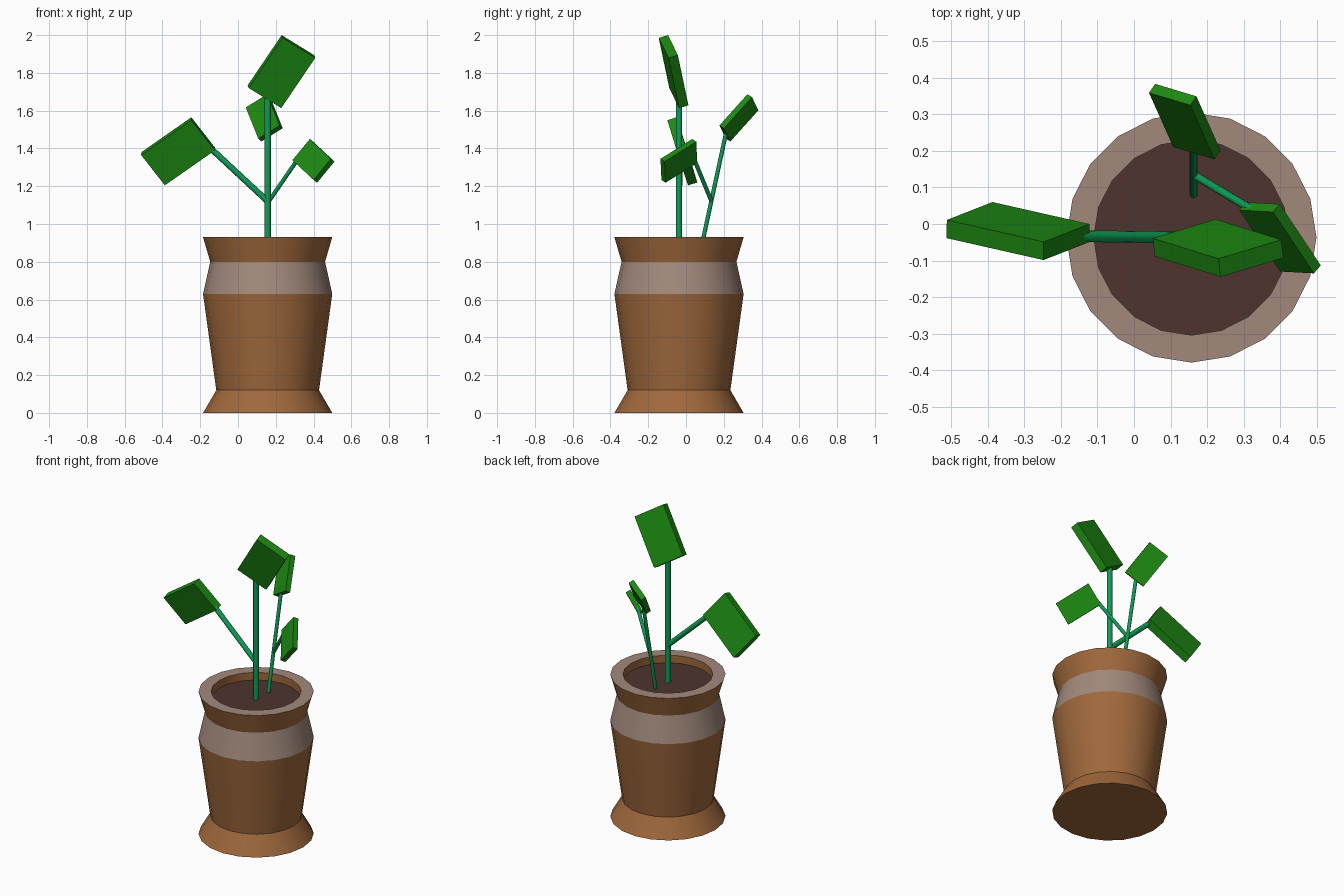
import bpy, bmesh, math
from mathutils import Vector

if "Cube" in bpy.data.objects:
    bpy.data.objects.remove(bpy.data.objects["Cube"])


def material(name, rgb):
    m = bpy.data.materials.new(name)
    m.diffuse_color = (*rgb, 1)
    m.use_nodes = True
    m.node_tree.nodes["Principled BSDF"].inputs["Base Color"].default_value = m.diffuse_color
    return m


clay = material("clay", (0.35, 0.14, 0.045))
glaze = material("glaze", (0.36, 0.25, 0.20))
earth = material("earth", (0.076, 0.034, 0.027))
stalk = material("stalk", (0.005, 0.337, 0.098))
green = material("leaf_green", (0.012, 0.25, 0.006))


def make_object(name, bm, mats, smooth=None):
    bmesh.ops.recalc_face_normals(bm, faces=bm.faces)
    me = bpy.data.meshes.new(name)
    bm.to_mesh(me)
    bm.free()
    ob = bpy.data.objects.new(name, me)
    bpy.context.collection.objects.link(ob)
    for m in mats:
        me.materials.append(m)
    if smooth:
        bpy.ops.object.select_all(action='DESELECT')
        ob.select_set(True)
        bpy.context.view_layer.objects.active = ob
        bpy.ops.object.shade_smooth_by_angle(angle=math.radians(smooth))
    return ob


# Pot: turned profile (radius, z) with a material index for each band
SIDES = 20
AXIS = Vector((0.157, -0.037, 0))
SOIL_Z = 0.88
profile = [(0.342, 0), (0.272, 0.12), (0.342, 0.63), (0.304, 0.80),
           (0.342, 0.93), (0.267, 0.93), (0.267, SOIL_Z)]
bands = [0, 0, 1, 0, 1, 0]

bm = bmesh.new()
rings = []
for r, z in profile:
    rings.append([bm.verts.new(AXIS + Vector((r * math.cos(a), r * math.sin(a), z)))
                  for a in (2 * math.pi * i / SIDES for i in range(SIDES))])
for lower, upper, mat in zip(rings, rings[1:], bands):
    for i in range(SIDES):
        j = (i + 1) % SIDES
        bm.faces.new((lower[i], lower[j], upper[j], upper[i])).material_index = mat
bm.faces.new(rings[0][::-1])
bm.faces.new(rings[-1]).material_index = 2
make_object("pot_with_soil", bm, [clay, glaze, earth], smooth=20)


# Stems: thin cylinders between two points
def stem(name, start, end, radius):
    a, b = Vector(start), Vector(end)
    bm = bmesh.new()
    bmesh.ops.create_cone(bm, cap_ends=True, segments=12, radius1=radius,
                          radius2=radius, depth=(b - a).length)
    ob = make_object(name, bm, [stalk], smooth=40)
    ob.location = (a + b) / 2
    ob.rotation_mode = 'QUATERNION'
    ob.rotation_quaternion = (b - a).to_track_quat('Z', 'Y')


stem("main_stem", (0.157, -0.037, SOIL_Z), (0.157, -0.037, 1.69), 0.017)
stem("left_branch", (0.157, -0.037, 1.12), (-0.16, -0.033, 1.415), 0.016)
stem("back_stem", (0.163, 0.082, SOIL_Z), (0.163, 0.217, 1.505), 0.011)
stem("right_branch", (0.163, 0.135, 1.12), (0.335, 0.032, 1.37), 0.011)


# Leaves: thick slabs from a corner, two edges and a thickness
def leaf(name, corner, edge_a, edge_b, thickness):
    p, a, b = Vector(corner), Vector(edge_a), Vector(edge_b)
    t = a.cross(b).normalized() * thickness
    bm = bmesh.new()
    bmesh.ops.create_cube(bm, size=1)
    for v in bm.verts:
        c = v.co + Vector((0.5, 0.5, 0.5))
        v.co = p + a * c.x + b * c.y + t * c.z
    make_object(name, bm, [green])


leaf("top_leaf", (0.223, 0.013, 1.628), (0.18, -0.056, 0.266), (-0.172, -0.052, 0.106), 0.052)
leaf("left_leaf", (-0.387, 0.06, 1.22), (0.265, -0.06, 0.185), (-0.125, -0.049, 0.16), 0.052)
leaf("right_leaf", (0.38, 0.033, 1.45), (0.112, -0.168, -0.105), (-0.092, 0.005, -0.112), 0.032)
leaf("back_leaf", (0.154, 0.325, 1.687), (0.066, -0.148, -0.165), (-0.113, 0.034, -0.07), 0.033)
